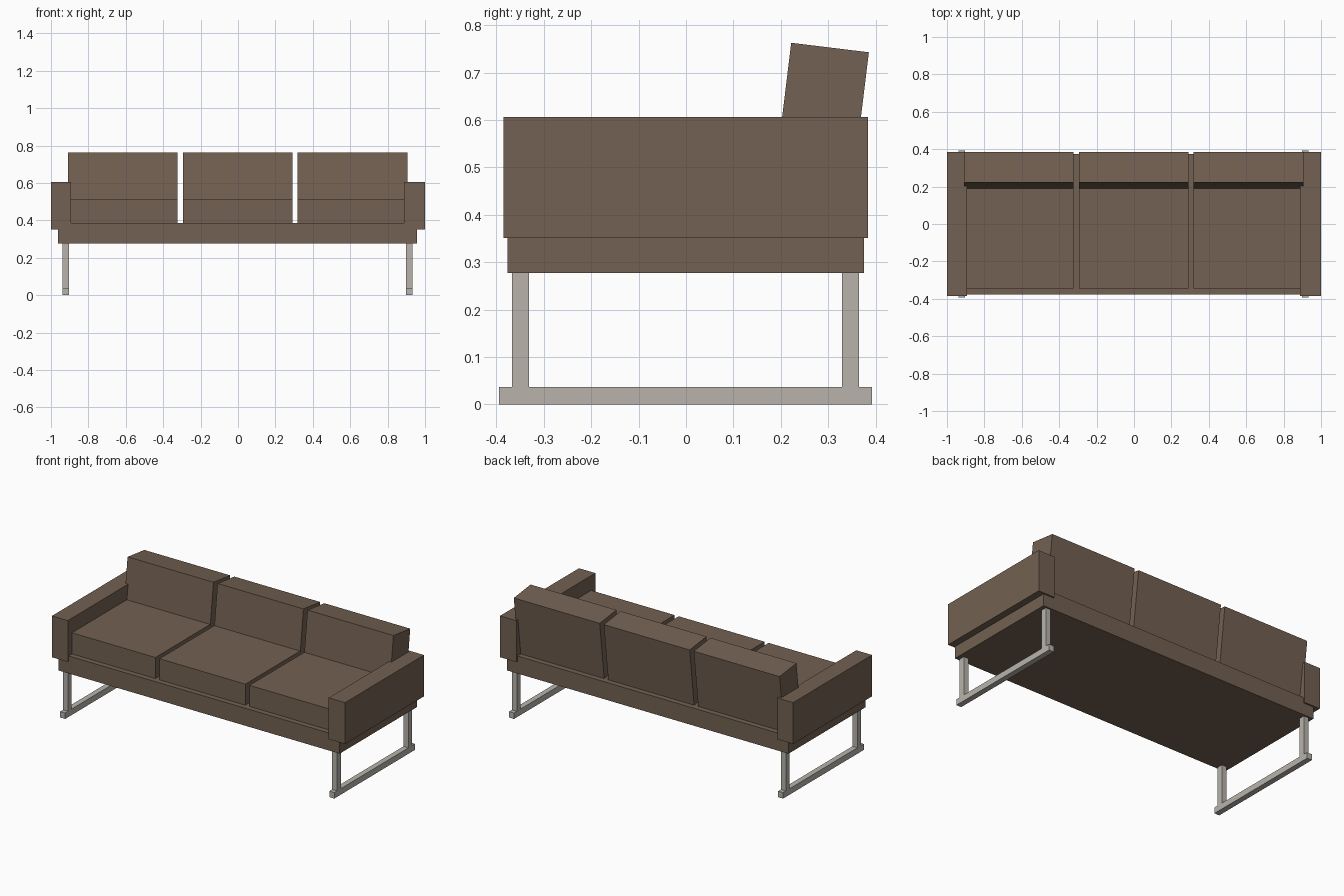
import bpy
import bmesh
from mathutils import Matrix, Vector

default = bpy.data.objects.get("Cube")
if default:
    bpy.data.objects.remove(default, do_unlink=True)


def material(name, rgb):
    mat = bpy.data.materials.new(name)
    mat.use_nodes = True
    color = (*rgb, 1.0)
    mat.diffuse_color = color
    mat.node_tree.nodes["Principled BSDF"].inputs["Base Color"].default_value = color
    return mat


brown = material("brown_upholstery", (0.171, 0.119, 0.084))
metal = material("pale_grey_metal", (0.48, 0.455, 0.41))


def box(name, mat, x, y, z, tilt=0.0):
    """Box spanning the given (low, high) ranges, tilted about its own centre."""
    spans = (x, y, z)
    centre = Vector([(lo + hi) / 2 for lo, hi in spans])
    size = [hi - lo for lo, hi in spans]
    bm = bmesh.new()
    bmesh.ops.create_cube(bm, size=1.0, matrix=Matrix.Diagonal((*size, 1.0)))
    mesh = bpy.data.meshes.new(name)
    bm.to_mesh(mesh)
    bm.free()
    mesh.materials.append(mat)
    obj = bpy.data.objects.new(name, mesh)
    obj.location = centre
    obj.rotation_euler.x = tilt
    bpy.context.collection.objects.link(obj)
    return obj


def around(centre, half):
    return (centre - half, centre + half)


MID = -0.002  # centre line of frame and cushions

# Upholstered base
box("base", brown, around(MID, 0.96), (-0.377, 0.375), (0.277, 0.385))

# Armrests
box("right_armrest", brown, (-1.0, -0.892), (-0.385, 0.384), (0.351, 0.606))
box("left_armrest", brown, (0.888, 1.0), (-0.385, 0.384), (0.351, 0.606))

# Three seat cushions, each with a leaning back cushion
for side, step in (("right", -1), ("middle", 0), ("left", 1)):
    x = around(MID + step * 0.614, 0.293)
    box(side + "_seat_cushion", brown, x, (-0.344, 0.19), (0.385, 0.515))
    box(side + "_back_cushion", brown, x, around(0.282, 0.0825),
        around(0.574, 0.18), tilt=-0.1215)

# Sled legs: two posts on a floor runner at each end
for side, sign in (("right", -1), ("left", 1)):
    x = around(MID + sign * 0.918, 0.017)
    box(side + "_floor_runner", metal, x, (-0.394, 0.392), (0.0, 0.037))
    box(side + "_front_leg", metal, x, (-0.367, -0.331), (0.037, 0.277))
    box(side + "_back_leg", metal, x, (0.329, 0.365), (0.037, 0.277))
